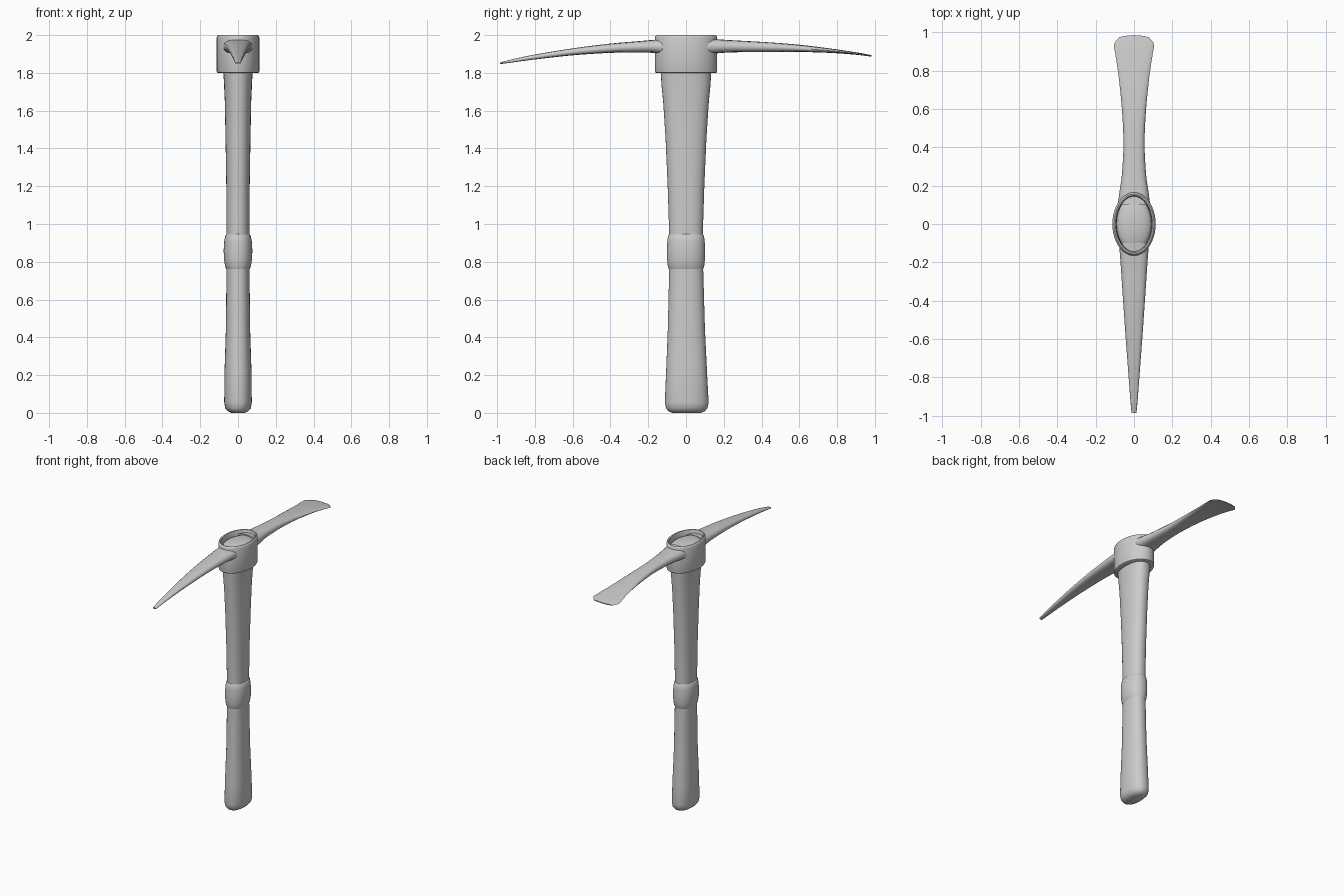
import bpy, bmesh, math

if "Cube" in bpy.data.objects:
    bpy.data.objects.remove(bpy.data.objects["Cube"])


def oval(hx, hy, z, cy=0.0, p=2.0, n=40):
    """Superellipse ring lying flat at height z."""
    pts = []
    for i in range(n):
        a = 2 * math.pi * i / n
        c, s = math.cos(a), math.sin(a)
        pts.append((hx * math.copysign(abs(c) ** (2 / p), c),
                    cy + hy * math.copysign(abs(s) ** (2 / p), s), z))
    return pts


def loft(name, rings, loop=False, angle=35):
    bm = bmesh.new()
    vr = [[bm.verts.new(p) for p in r] for r in rings]
    n = len(rings[0])
    pairs = list(zip(vr, vr[1:])) + ([(vr[-1], vr[0])] if loop else [])
    for a, b in pairs:
        for i in range(n):
            j = (i + 1) % n
            bm.faces.new((a[i], a[j], b[j], b[i]))
    if not loop:
        bm.faces.new(vr[0])
        bm.faces.new(vr[-1])
    bmesh.ops.recalc_face_normals(bm, faces=bm.faces)
    me = bpy.data.meshes.new(name)
    bm.to_mesh(me)
    bm.free()
    ob = bpy.data.objects.new(name, me)
    bpy.context.collection.objects.link(ob)
    bpy.context.view_layer.objects.active = ob
    ob.select_set(True)
    bpy.ops.object.shade_smooth_by_angle(angle=math.radians(angle))
    ob.select_set(False)
    return ob


def smooth_rows(rows, steps=4):
    """Catmull-Rom interpolation of table rows."""
    out = []
    for i in range(len(rows) - 1):
        a, b, c, d = (rows[max(i - 1, 0)], rows[i], rows[i + 1],
                      rows[min(i + 2, len(rows) - 1)])
        for k in range(steps):
            t = k / steps
            out.append([0.5 * (2 * q + (r - p) * t + (2 * p - 5 * q + 4 * r - s) * t * t
                               + (3 * q - p - 3 * r + s) * t ** 3)
                        for p, q, r, s in zip(a, b, c, d)])
    return out + [list(rows[-1])]


# Handle: flared oval shaft with rounded butt; rows are z, half x, half y, centre y
shaft = [(0.0, .035, .075, .002), (.008, .053, .096, .003), (.025, .068, .110, .004),
         (.055, .073, .116, .004), (.20, .072, .109, .003), (.45, .064, .098, .002),
         (.76, .061, .090, .001), (.95, .061, .089, 0), (1.2, .062, .097, 0),
         (1.45, .066, .108, 0), (1.65, .070, .121, 0), (1.74, .074, .130, 0),
         (1.82, .078, .134, 0)]
loft("handle", [oval(hx, hy, z, cy, 2.3) for z, hx, hy, cy in shaft])

# Swollen grip band around the shaft
band = [(.762, .062, .091), (.775, .068, .096), (.81, .074, .100), (.86, .076, .101),
        (.91, .073, .099), (.938, .067, .095), (.946, .061, .089)]
loft("grip_band", [oval(hx, hy, z, 0, 2.2) for z, hx, hy in band])

# Head collar: closed oval ring with rounded rims
collar = [(1.80, .070, .122), (1.80, .106, .158), (1.803, .111, .163), (1.81, .113, .165),
          (1.985, .113, .165), (1.995, .110, .162), (2.0, .104, .156), (1.998, .097, .149),
          (1.985, .092, .144), (1.94, .090, .142)]
loft("head_collar", [oval(hx, hy, z) for z, hx, hy in collar], loop=True)

# Domed handle end seen inside the collar
dome = [(1.93, .094, .146), (1.95, .091, .143)]
for k in range(1, 8):
    a = k / 8 * math.pi / 2
    dome.append((1.95 + .038 * math.sin(a), .091 * math.cos(a), .143 * math.cos(a)))
loft("handle_end", [oval(hx, hy, z) for z, hx, hy in dome])


def blade_section(y, w, zt, zb, bow=0.0):
    """Flat-topped section with rounded flanks and a narrower underside."""
    h = zt - zb
    half = [(0, zt), (.45, zt - .03 * h), (.75, zt - .10 * h), (.93, zt - .27 * h),
            (1, zt - .5 * h), (.95, zt - .74 * h), (.75, zb + .08 * h),
            (.4, zb + .02 * h), (0, zb)]
    prof = half + [(-x, z) for x, z in reversed(half[1:-1])]
    return [(x * w, y - bow * x * x, z) for x, z in prof]


# Pick arm: tapers to a small blunt point; rows are y, half width, top z, bottom z
pick = [(-.10, .078, 1.980, 1.895), (-.18, .072, 1.974, 1.906), (-.25, .067, 1.968, 1.908),
        (-.40, .057, 1.955, 1.906), (-.60, .043, 1.930, 1.893), (-.80, .028, 1.897, 1.871),
        (-.92, .019, 1.872, 1.855), (-.985, .013, 1.855, 1.846)]
loft("pick_arm", [blade_section(*r) for r in smooth_rows(pick)], angle=50)

# Adze arm: waisted, then flaring to a wide thin edge with clipped corners
adze = [(.10, .085, 1.985, 1.895, 0), (.18, .074, 1.977, 1.905, 0), (.26, .063, 1.972, 1.909, 0),
        (.42, .055, 1.963, 1.911, 0), (.60, .063, 1.949, 1.911, 0),
        (.78, .081, 1.927, 1.905, .004), (.90, .098, 1.909, 1.896, .010),
        (.952, .104, 1.900, 1.890, .014), (.985, .077, 1.893, 1.886, .010)]
loft("adze_arm", [blade_section(*r) for r in smooth_rows(adze)], angle=50)
